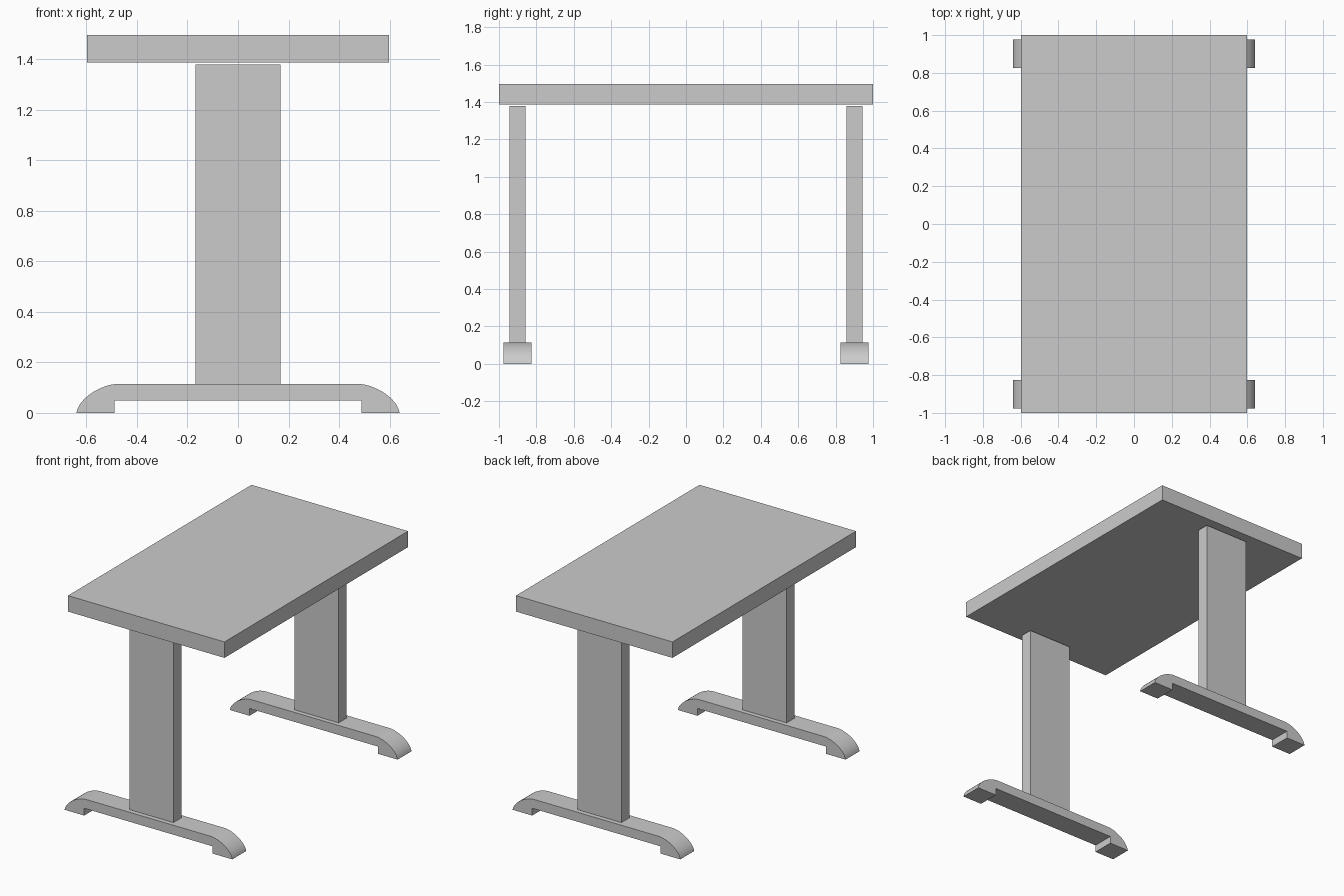
import bpy, math
from mathutils import Vector
from mathutils.geometry import interpolate_bezier

if "Cube" in bpy.data.objects:
    bpy.data.objects.remove(bpy.data.objects["Cube"])


def mesh_object(name, verts, faces):
    mesh = bpy.data.meshes.new(name)
    mesh.from_pydata(verts, [], faces)
    obj = bpy.data.objects.new(name, mesh)
    bpy.context.collection.objects.link(obj)
    return obj


def extrude_profile(name, profile, y0, y1):
    """Solid from a counter-clockwise (x, z) outline, extruded along y."""
    n = len(profile)
    verts = [(x, y, z) for y in (y0, y1) for x, z in profile]
    faces = [tuple(range(n)), tuple(range(2 * n - 1, n - 1, -1))]
    faces += [(i, i + n, (i + 1) % n + n, (i + 1) % n) for i in range(n)]
    return mesh_object(name, verts, faces)


def rectangle(half_width, z0, z1):
    return [(-half_width, z0), (half_width, z0), (half_width, z1), (-half_width, z1)]


def mirror_y(obj):
    mod = obj.modifiers.new("mirror", 'MIRROR')
    mod.use_axis = (False, True, False)
    mod.use_mirror_merge = False


# Table top
extrude_profile("table_top", rectangle(0.597, 1.387, 1.497), -1.0, 1.0)

# Wide flat columns, one at each end
columns = extrude_profile("leg_columns", rectangle(0.168, 0.115, 1.379), -0.943, -0.857)
mirror_y(columns)

# Arched feet: pads at both ends, rounded shoulders, raised underside
curve = interpolate_bezier(Vector((0.64, 0, 0)), Vector((0.63, 0.06, 0)),
                           Vector((0.54, 0.115, 0)), Vector((0.47, 0.115, 0)), 14)
right = [(0.49, 0.05), (0.49, 0.0)] + [(p.x, p.y) for p in curve]
left = [(-x, z) for x, z in reversed(right)]
feet = extrude_profile("feet", right + left, -0.976, -0.825)
mirror_y(feet)
bpy.context.view_layer.objects.active = feet
feet.select_set(True)
bpy.ops.object.shade_smooth_by_angle(angle=math.radians(30))
